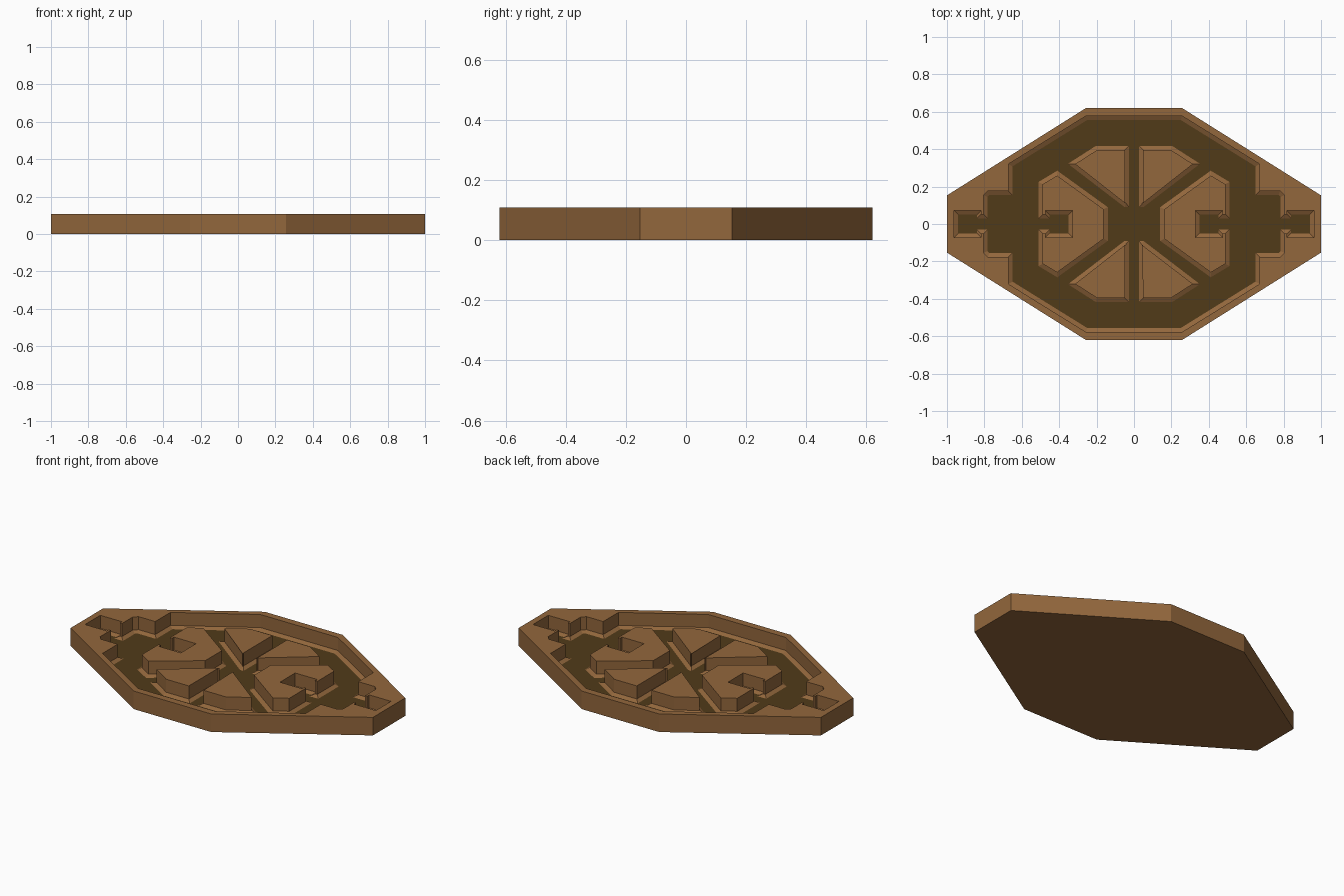
import bpy, bmesh
from mathutils import Vector

if "Cube" in bpy.data.objects:
    bpy.data.objects.remove(bpy.data.objects["Cube"])

TOP, LEDGE, FLOOR, INSET = 0.108, 0.03, 0.018, 0.022


def material(name, rgb):
    m = bpy.data.materials.new(name)
    m.diffuse_color = (*rgb, 1)
    m.use_nodes = True
    m.node_tree.nodes["Principled BSDF"].inputs["Base Color"].default_value = m.diffuse_color
    return m


wood = material("wood", (0.29, 0.135, 0.045))
dark = material("dark_floor", (0.083, 0.043, 0.0095))


def mirror_x(pts):
    return [(-x, y) for x, y in reversed(pts)]


def mirror_y(pts):
    return [(x, -y) for x, y in reversed(pts)]


def four_way(quarter):
    half = quarter + mirror_x(quarter)
    return half + mirror_y(half)


def offset(pts, d):
    """Mitred offset of a counter-clockwise outline (positive is outward)."""
    v = [Vector(p) for p in pts]
    out = []
    for i, p in enumerate(v):
        a, b = (p - v[i - 1]).normalized(), (v[(i + 1) % len(v)] - p).normalized()
        n1, n2 = Vector((a.y, -a.x)), Vector((b.y, -b.x))
        out.append(tuple(p + (n1 + n2) * d / (1 + n1.dot(n2))))
    return out


def ring(bm, pts, z):
    vs = [bm.verts.new((x, y, z)) for x, y in pts]
    es = [bm.edges.new((vs[i - 1], vs[i])) for i in range(len(vs))]
    return vs, es


def bridge(bm, a, b):
    for i in range(len(a)):
        bm.faces.new((a[i - 1], a[i], b[i], b[i - 1]))


def fill(bm, edges, mat=0):
    res = bmesh.ops.triangle_fill(bm, use_beauty=True, use_dissolve=False,
                                  edges=edges, normal=(0, 0, 1))
    for f in res["geom"]:
        if isinstance(f, bmesh.types.BMFace):
            f.material_index = mat


def finish(bm, name):
    bmesh.ops.recalc_face_normals(bm, faces=bm.faces[:])
    me = bpy.data.meshes.new(name)
    bm.to_mesh(me)
    bm.free()
    me.materials.append(wood)
    me.materials.append(dark)
    bpy.context.collection.objects.link(bpy.data.objects.new(name, me))


# Outlines, all measured at floor level (counter-clockwise)
outer = four_way([(1.0, 0.153), (0.257, 0.62)])
pocket = four_way([(0.94, 0.05), (0.84, 0.05), (0.84, 0.03), (0.783, 0.03),
                   (0.783, 0.145), (0.773, 0.155), (0.65, 0.155),
                   (0.65, 0.308), (0.25, 0.556)])
wedge = [(0.027, 0.09), (0.05, 0.09), (0.353, 0.322), (0.205, 0.417), (0.027, 0.417)]
side = [(0.14, -0.09), (0.41, -0.285), (0.51, -0.225), (0.51, -0.03),
        (0.452, -0.03), (0.452, -0.05), (0.35, -0.05)]
side += mirror_y(side)
islands = {
    "wedge_back_right": wedge,
    "wedge_back_left": mirror_x(wedge),
    "wedge_front_right": mirror_y(wedge),
    "wedge_front_left": mirror_x(mirror_y(wedge)),
    "notched_block_right": side,
    "notched_block_left": mirror_x(side),
}

# Tray: underside, outer wall, rim, pocket wall, sloped ledge and dark floor
bm = bmesh.new()
bottom, _ = ring(bm, outer, 0)
bm.faces.new(bottom)
rim_out, rim_out_e = ring(bm, outer, TOP)
bridge(bm, bottom, rim_out)
rim_in, rim_in_e = ring(bm, offset(pocket, INSET), TOP)
fill(bm, rim_out_e + rim_in_e)
ledge, _ = ring(bm, offset(pocket, INSET), LEDGE)
floor, floor_e = ring(bm, pocket, FLOOR)
bridge(bm, rim_in, ledge)
bridge(bm, ledge, floor)
holes = []
for pts in islands.values():
    holes += ring(bm, pts, FLOOR)[1]
fill(bm, floor_e + holes, 1)
finish(bm, "tray")

# Raised blocks standing in the tray
for name, pts in islands.items():
    bm = bmesh.new()
    foot, _ = ring(bm, pts, FLOOR)
    shoulder, _ = ring(bm, offset(pts, -INSET), LEDGE)
    crown, crown_e = ring(bm, offset(pts, -INSET), TOP)
    bridge(bm, foot, shoulder)
    bridge(bm, shoulder, crown)
    fill(bm, crown_e)
    finish(bm, name)
